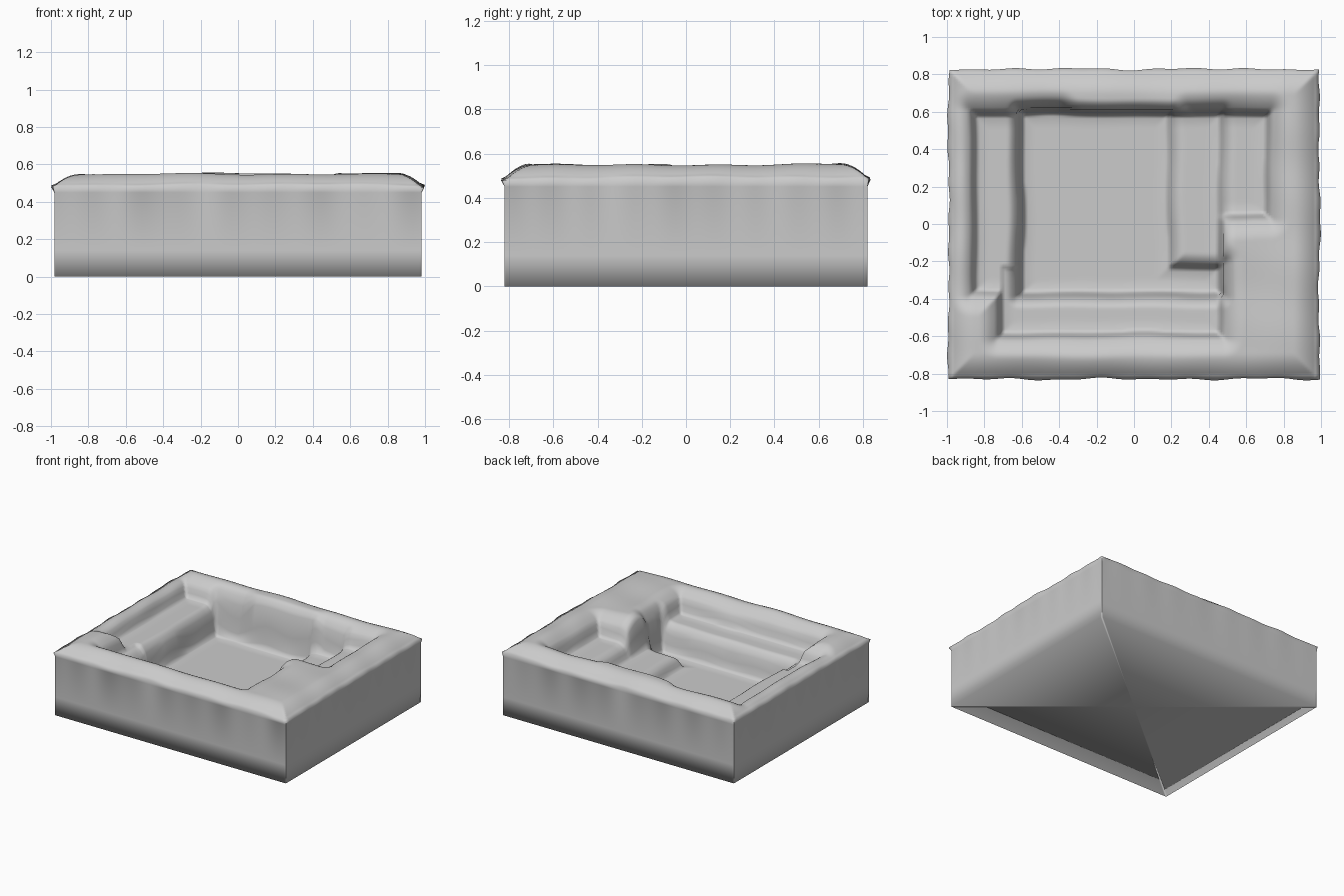
import bpy, bmesh, math

cube = bpy.data.objects.get("Cube")
if cube:
    bpy.data.objects.remove(cube, do_unlink=True)

HX, HY = 0.982, 0.82
NX, NY = 160, 134

# Terraced cuts: x range, y range, level
LEDGES = [(-0.87, -0.40, -0.39, 0.61, 0.40),   # side bench
          (-0.73, 0.48, -0.61, -0.20, 0.38),   # front bench
          (0.30, 0.73, 0.02, 0.61, 0.38)]      # upper step
LOWER_STEP = [(-0.62, 0.48, -0.39, 0.61, 0.27)]
FLOOR = [(-0.62, 0.21, -0.39, 0.61, 0.17),
         (-0.62, 0.48, -0.39, -0.21, 0.17)]


def wave(a, b):
    """Gentle irregularity of a hand-shaped surface."""
    return (math.sin(7 * a + 3 * b) + math.sin(13 * a - 5 * b + 1)
            + math.sin(4 * a + 17 * b + 2)) / 3


def carve(z, x, y, cuts, drop, radius):
    """Lower z inside each cut, with a rounded lip and a steep wall."""
    result = z
    for x0, x1, y0, y1, level in cuts:
        dx = max(x0 - x, x - x1)
        dy = max(y0 - y, y - y1)
        d = math.hypot(dx, dy) if dx > 0 and dy > 0 else max(dx, dy)
        if d >= 0:
            new = z - drop * max(0, 1 - d / radius) ** 2
        else:
            t = min(1, -d / 0.03)
            base = level + 0.02 * max(0, 1 + d / 0.1) ** 2
            new = (z - drop) * (1 - t) + base * t
        result = min(result, new)
    return result


def height(x, y):
    edge = min(HX - abs(x), HY - abs(y))
    z = 0.55 - 0.065 * max(0, 1 - edge / 0.13) ** 2 + 0.008 * wave(x, y)
    wx, wy = x + 0.008 * wave(y, x), y + 0.008 * wave(x, y)
    z = carve(z, wx, wy, LEDGES, 0.06, 0.11)
    z = carve(z, wx, wy, LOWER_STEP, 0.03, 0.06)
    return carve(z, wx, wy, FLOOR, 0.03, 0.06)


bm = bmesh.new()

# Terraced top surface
top = [[None] * (NY + 1) for _ in range(NX + 1)]
for i in range(NX + 1):
    for j in range(NY + 1):
        x = HX * (2 * i / NX - 1)
        y = HY * (2 * j / NY - 1)
        bulge = 0.009 + 0.009 * wave(2 * x, 2 * y)
        ox = math.copysign(bulge, x) if i in (0, NX) else 0
        oy = math.copysign(bulge, y) if j in (0, NY) else 0
        top[i][j] = bm.verts.new((x + ox, y + oy, height(x, y)))
for i in range(NX):
    for j in range(NY):
        bm.faces.new((top[i][j], top[i + 1][j], top[i + 1][j + 1], top[i][j + 1]))

# Outer walls, dropped from the rim in rings
border = ([(i, 0) for i in range(NX)] + [(NX, j) for j in range(NY)]
          + [(i, NY) for i in range(NX, 0, -1)] + [(0, j) for j in range(NY, 0, -1)])
corners = {k for k, (i, j) in enumerate(border) if i in (0, NX) and j in (0, NY)}
ring = [top[i][j] for i, j in border]
for z in (0.45, 0.14, 0):
    lower = [bm.verts.new((HX * (2 * i / NX - 1), HY * (2 * j / NY - 1), z))
             for i, j in border]
    for k in range(len(ring)):
        n = (k + 1) % len(ring)
        bm.faces.new((ring[k], lower[k], lower[n], ring[n]))
    for k in corners:
        bm.edges.get((ring[k], lower[k])).smooth = False
    ring = lower

# Underside
centre = bm.verts.new((0, 0, 0))
for k in range(len(ring)):
    bm.faces.new((ring[k], centre, ring[(k + 1) % len(ring)]))

bmesh.ops.recalc_face_normals(bm, faces=bm.faces)
for f in bm.faces:
    f.smooth = True
mesh = bpy.data.meshes.new("terraced_basin")
bm.to_mesh(mesh)
bm.free()
basin = bpy.data.objects.new("terraced_basin", mesh)
bpy.context.collection.objects.link(basin)

stone = bpy.data.materials.new("plain_grey")
stone.use_nodes = True
colour = (0.6, 0.6, 0.6, 1)
stone.diffuse_color = colour
stone.node_tree.nodes["Principled BSDF"].inputs["Base Color"].default_value = colour
mesh.materials.append(stone)
